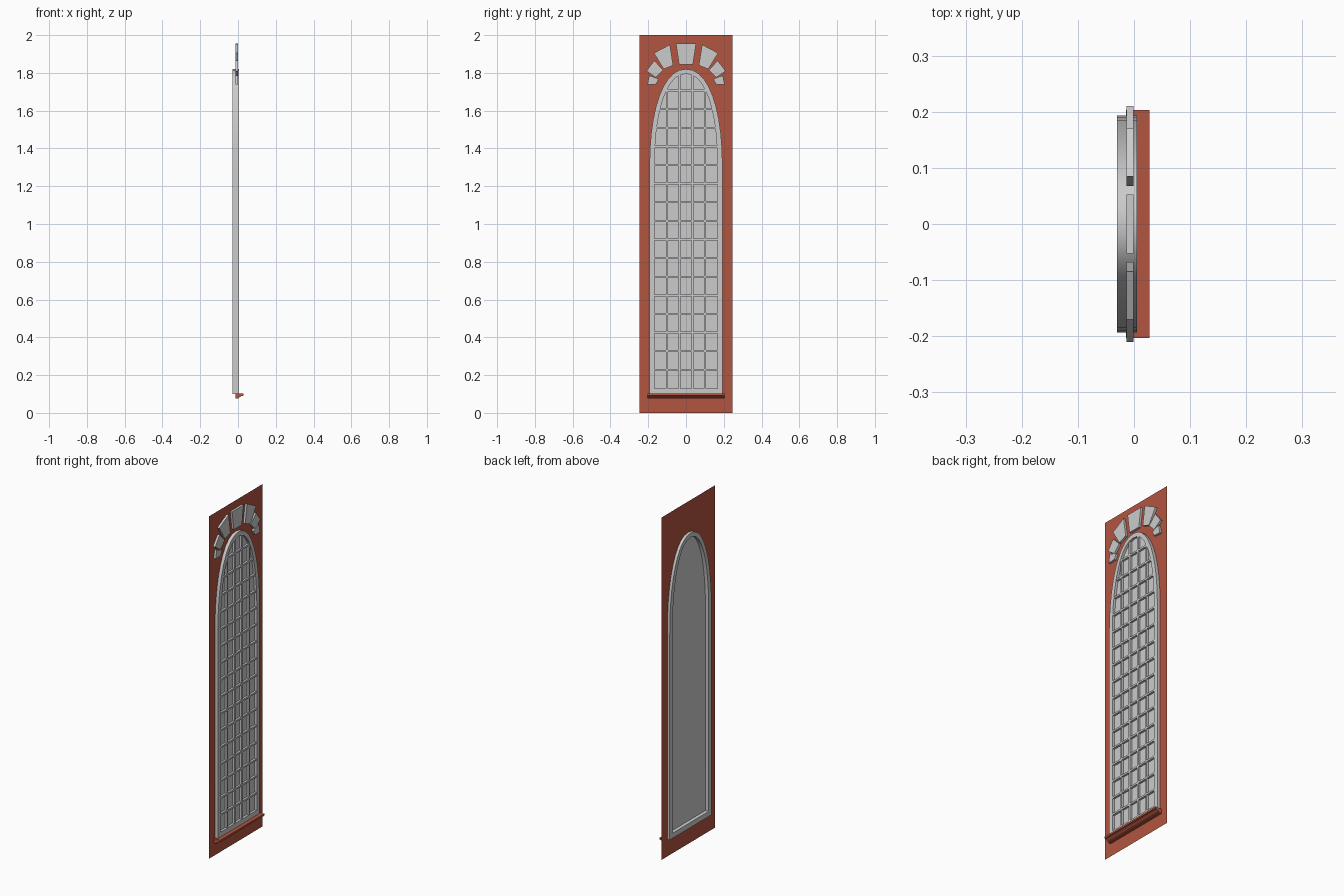
import bpy, bmesh, math

if "Cube" in bpy.data.objects:
    bpy.data.objects.remove(bpy.data.objects["Cube"])

brick = bpy.data.materials.new("brick_red")
brick.diffuse_color = (0.45, 0.09, 0.05, 1)
brick.use_nodes = True
brick.node_tree.nodes["Principled BSDF"].inputs["Base Color"].default_value = brick.diffuse_color
WALL_X = -0.014
SPRING = 1.30          # height where the arch starts
POWER = 2.2            # arch squareness


def finish(name, bm, mat=None, smooth=False):
    bmesh.ops.recalc_face_normals(bm, faces=bm.faces[:])
    me = bpy.data.meshes.new(name)
    bm.to_mesh(me)
    bm.free()
    ob = bpy.data.objects.new(name, me)
    bpy.context.collection.objects.link(ob)
    if mat:
        me.materials.append(mat)
    if smooth:
        bpy.ops.object.select_all(action='DESELECT')
        ob.select_set(True)
        bpy.context.view_layer.objects.active = ob
        bpy.ops.object.shade_smooth_by_angle(angle=math.radians(30))
    return ob


def arch(half, bottom, top, n=20):
    """Closed (y, z) outline of a round-headed window."""
    pts = [(-half, bottom), (half, bottom)]
    for i in range(n + 1):
        a = math.pi * i / n
        c, s = math.cos(a), max(math.sin(a), 0)
        y = half * math.copysign(abs(c) ** (2 / POWER), c)
        pts.append((y, SPRING + (top - SPRING) * s ** (2 / POWER)))
    return pts


def prism(bm, pts, x0, x1):
    back = [bm.verts.new((x0, y, z)) for y, z in pts]
    front = [bm.verts.new((x1, y, z)) for y, z in pts]
    bm.faces.new(back[::-1])
    bm.faces.new(front)
    for i in range(len(pts)):
        j = (i + 1) % len(pts)
        bm.faces.new((back[i], back[j], front[j], front[i]))


def box(bm, x0, x1, y0, y1, z0, z1):
    prism(bm, [(y0, z0), (y1, z0), (y1, z1), (y0, z1)], x0, x1)


outer = arch(0.193, 0.10, 1.82)
inner = arch(0.167, 0.13, 1.795)

# Brick wall sheet with the window opening
bm = bmesh.new()
edges = []
for loop in ([(-0.247, 0), (0.247, 0), (0.247, 2), (-0.247, 2)], outer):
    vs = [bm.verts.new((WALL_X, y, z)) for y, z in loop]
    edges += [bm.edges.new((vs[i], vs[(i + 1) % len(vs)])) for i in range(len(vs))]
bmesh.ops.triangle_fill(bm, edges=edges, use_beauty=True, normal=(1, 0, 0))
finish("wall", bm, brick)

# Window frame: rectangular section swept around the arch
bm = bmesh.new()
rings = [[bm.verts.new((x, y, z)) for y, z in loop]
         for loop, x in ((outer, -0.03), (outer, 0.005), (inner, 0.005), (inner, -0.03))]
for k in range(4):
    a, b = rings[k], rings[(k + 1) % 4]
    for i in range(len(a)):
        j = (i + 1) % len(a)
        bm.faces.new((a[i], a[j], b[j], b[i]))
finish("window_frame", bm, smooth=True)

# Glass pane
bm = bmesh.new()
bm.faces.new([bm.verts.new((-0.009, y, z)) for y, z in arch(0.169, 0.128, 1.797)])
finish("glass", bm)

# Glazing bars, trimmed to the arch
bm = bmesh.new()
W = 0.005
for k in range(1, 17):
    z = 0.13 + 0.0985 * k
    t = max(0, (z - SPRING) / (1.795 - SPRING))
    half = 0.168 * (1 - t ** POWER) ** (1 / POWER)
    box(bm, -0.009, 0.003, -half, half, z - W, z + W)
for k in range(1, 5):
    y = -0.167 + 0.334 * k / 5
    top = SPRING + 0.496 * (1 - (abs(y) / 0.167) ** POWER) ** (1 / POWER)
    box(bm, -0.009, 0.0035, y - W, y + W, 0.13, top)
finish("glazing_bars", bm)

# Arch stones: keystone plus three mirrored pairs
stones = [
    [(0.085, 1.95), (0.068, 1.84), (0.118, 1.82), (0.170, 1.905)],
    [(0.168, 1.865), (0.120, 1.815), (0.160, 1.775), (0.210, 1.81)],
    [(0.195, 1.787), (0.145, 1.768), (0.158, 1.74), (0.205, 1.738)],
]
bm = bmesh.new()
prism(bm, [(-0.053, 1.955), (-0.037, 1.845), (0.037, 1.845), (0.053, 1.955)], -0.0138, -0.001)
for s in stones:
    for side in (1, -1):
        prism(bm, [(y * side, z) for y, z in s], -0.0138, -0.001)
finish("arch_stones", bm)

# Moulded sill: stepped profile extruded along the width
profile = [(-0.014, 0.102), (0.028, 0.102), (0.028, 0.091), (0.018, 0.089),
           (0.006, 0.081), (0.002, 0.081), (0.002, 0.075), (-0.014, 0.075)]
bm = bmesh.new()
ends = [[bm.verts.new((x, y, z)) for x, z in profile] for y in (-0.203, 0.203)]
for e in ends:
    bm.faces.new(e)
for i in range(len(profile)):
    j = (i + 1) % len(profile)
    bm.faces.new((ends[0][i], ends[0][j], ends[1][j], ends[1][i]))
finish("sill", bm, brick)
